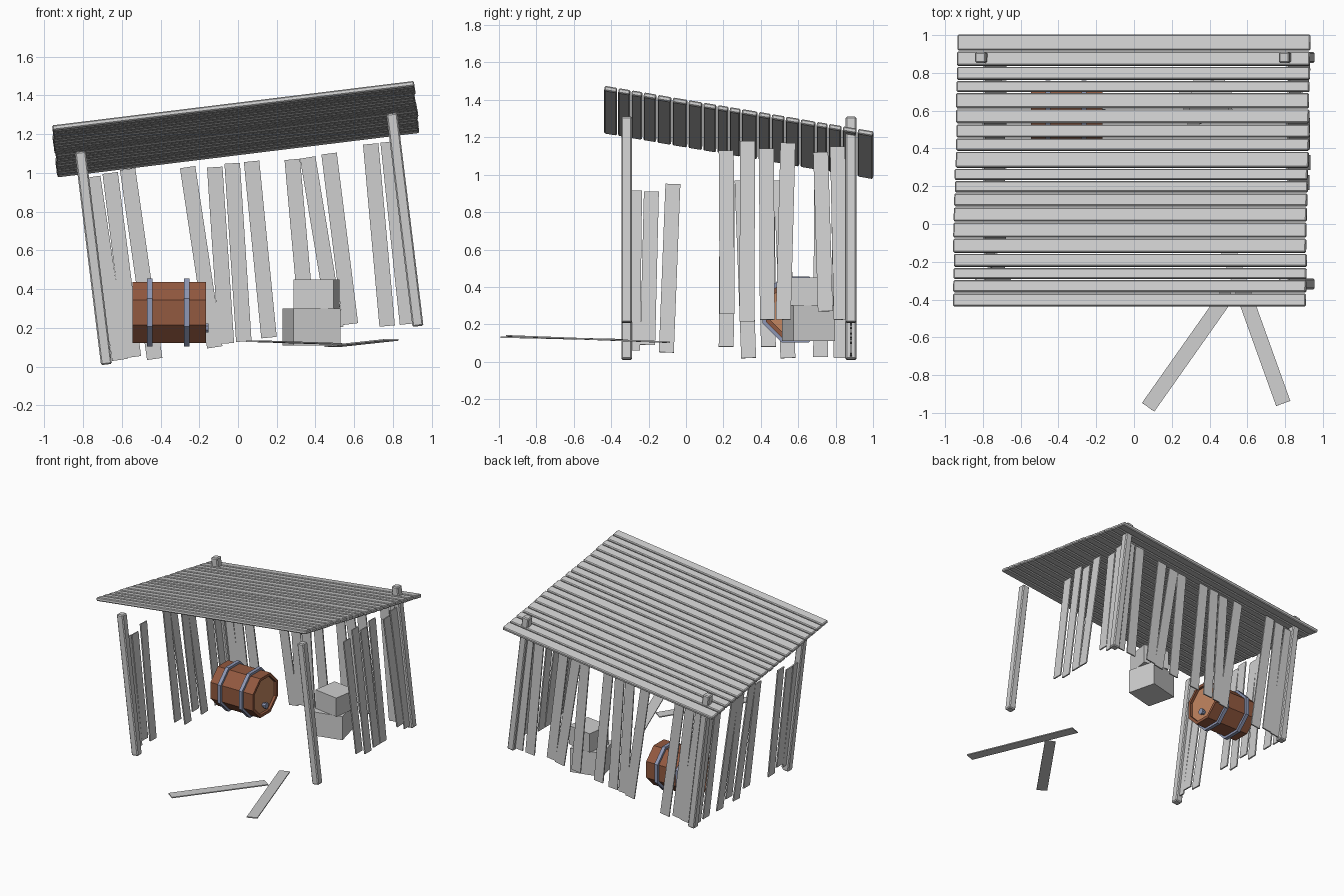
import bpy, bmesh, math, random
from mathutils import Matrix, Vector

random.seed(4)
cube = bpy.data.objects.get("Cube")
if cube:
    bpy.data.objects.remove(cube, do_unlink=True)


def material(name, colour):
    mat = bpy.data.materials.new(name)
    mat.use_nodes = True
    mat.diffuse_color = (*colour, 1)
    mat.node_tree.nodes["Principled BSDF"].inputs["Base Color"].default_value = (*colour, 1)
    return mat


WOOD = material("weathered grey wood", (0.62, 0.62, 0.62))
STAVE = material("brown staves", (0.29, 0.1, 0.05))
HEAD = material("light brown barrel head", (0.55, 0.24, 0.12))
METAL = material("blue grey metal", (0.27, 0.31, 0.46))

# The shed leans sideways: this frame carries upright shed space into the world
LEAN = math.radians(-7)
FRAME = Matrix.Translation((0.125, 0, 0.11)) @ Matrix.Rotation(LEAN, 4, "Y")


def finish(name, bm, mats, matrix):
    bmesh.ops.recalc_face_normals(bm, faces=bm.faces)
    mesh = bpy.data.meshes.new(name)
    bm.to_mesh(mesh)
    bm.free()
    for mat in mats:
        mesh.materials.append(mat)
    obj = bpy.data.objects.new(name, mesh)
    bpy.context.collection.objects.link(obj)
    obj.matrix_world = matrix
    return obj


def box(name, size, matrix, bevel=0):
    bm = bmesh.new()
    bmesh.ops.create_cube(bm, size=1, matrix=Matrix.Diagonal((*size, 1)))
    if bevel:
        bmesh.ops.bevel(bm, geom=bm.edges[:], offset=bevel, segments=1, affect="EDGES")
    return finish(name, bm, [WOOD], matrix)


def board(name, start, end, normal, width, thick, bevel=0):
    """A straight board between two points, its broad face towards normal."""
    start, end = Vector(start), Vector(end)
    along = (end - start).normalized()
    across = Vector(normal).cross(along).normalized()
    face = along.cross(across)
    turn = Matrix((across, face, along)).transposed().to_4x4()
    place = Matrix.Translation((start + end) / 2) @ turn
    return box(name, (width, thick, (end - start).length), place, bevel)


# Corner posts
FRONT, BACK, HALF = -0.317, 0.882, 0.81
for side, x in (("left", HALF), ("right", -HALF)):
    for end, y in (("front", FRONT), ("back", BACK)):
        board(f"{end}_{side}_post", FRAME @ Vector((x, y, 0)),
              FRAME @ Vector((x, y, 1.107)), (0, 1, 0), 0.057, 0.057, 0.007)

# Roof planks, laid from back to front up the slope
roof_widths = (.08, .07, .065, .055, .075, .07, .065, .06, .08, .055,
               .055, .065, .07, .075, .07, .065, .055, .06, .065)
SLOPE = math.atan2(0.244, 1.43)
normal = FRAME.to_3x3() @ Vector((0, math.sin(SLOPE), math.cos(SLOPE)))
y = 1.0
for i, width in enumerate(roof_widths):
    mid = y - width / 2
    z = 1.002 + (1 - mid) * math.tan(SLOPE)
    slip = random.uniform(-0.004, 0.004)
    board(f"roof_plank_{i + 1}", FRAME @ Vector((slip - 0.941, mid, z)),
          FRAME @ Vector((slip + 0.941, mid, z)), normal,
          width / math.cos(SLOPE) + 0.002, 0.027, 0.006)
    y -= width + 0.01

# Back wall planks: bottom x, bottom z, top x, top z
back_planks = (
    (-.61, .035, -.75, .98), (-.54, .05, -.66, 1.0), (-.43, .04, -.57, 1.02),
    (-.12, .10, -.26, 1.03), (-.06, .12, -.12, 1.03), (.03, .13, -.03, 1.05),
    (.16, .15, .07, 1.06), (.36, .18, .28, 1.07), (.505, .2, .36, 1.08),
    (.58, .22, .47, 1.1), (.77, .21, .685, 1.15), (.875, .22, .775, 1.16))
for i, (x0, z0, x1, z1) in enumerate(back_planks):
    board(f"back_wall_plank_{i + 1}", (x0, BACK, z0), (x1, BACK, z1), (0, 1, 0), 0.08, 0.01)

# Side wall planks: bottom y, bottom z, top y, top z
left_planks = (
    (.22, .255, .215, 1.13), (.325, .215, .33, 1.18), (.435, .225, .43, 1.14),
    (.52, .225, .545, 1.17), (.745, .27, .72, 1.12), (.83, .225, .81, 1.15))
right_planks = (
    (-.285, .06, -.275, .915), (-.205, .09, -.185, .91), (-.105, .05, -.07, .95),
    (.215, .08, .22, .95), (.335, .02, .3, .97), (.44, .08, .435, .93),
    (.545, .02, .51, .97), (.72, .025, .725, .92), (.83, .02, .815, .95))
for side, sign, planks in (("left", 1, left_planks), ("right", -1, right_planks)):
    foot = FRAME @ Vector((sign * HALF, 0, 0))
    for i, (y0, z0, y1, z1) in enumerate(planks):
        ends = [(foot.x + (z - foot.z) * math.tan(LEAN), y, z)
                for y, z in ((y0, z0), (y1, z1))]
        board(f"{side}_wall_plank_{i + 1}", *ends, (1, 0, 0), 0.08, 0.01)

# Fallen planks in front
board("fallen_plank_1", (.075, -.97, .132), (.505, -.36, .118), (0, 0, 1), 0.08, 0.008)
board("fallen_plank_2", (.79, -.95, .138), (.485, -.1, .105), (0, 0, 1), 0.08, 0.008)

# Stacked crates
for name, size, spot, angle in (
        ("lower_crate", (.25, .23, .19), (.38, .655, .205), 14),
        ("upper_crate", (.21, .2, .15), (.405, .66, .375), -9)):
    box(name, size, Matrix.Translation(spot) @ Matrix.Rotation(math.radians(angle), 4, "Z"))


def lathe(name, profile, mats, matrix, sides=8, closed=False):
    """Spin (x, radius) points round the x axis; radius is to the flat sides."""
    bm = bmesh.new()
    rings = []
    for x, r in profile:
        r /= math.cos(math.pi / sides)
        angles = [math.tau * (k + 0.5) / sides for k in range(sides)]
        rings.append([bm.verts.new((x, r * math.cos(a), r * math.sin(a))) for a in angles])
    pairs = list(zip(rings, rings[1:]))
    if closed:
        pairs.append((rings[-1], rings[0]))
    for a, b in pairs:
        for k in range(sides):
            n = (k + 1) % sides
            bm.faces.new((a[k], a[n], b[n], b[k]))
    if not closed:
        for ring in (rings[0], rings[-1]):
            bm.faces.new(ring).material_index = len(mats) - 1
    return finish(name, bm, mats, matrix)


# Barrel lying on its side, with recessed heads, two hoops and a tap
BARREL = Matrix.Translation((-.355, .585, .28))
R, L = 0.158, 0.189
lathe("barrel", [(-L + .02, R - .022), (-L, R - .022), (-L, R), (L, R),
                 (L, R - .022), (L - .02, R - .022)], [STAVE, HEAD], BARREL)
for name, x in (("left_hoop", 0.09), ("right_hoop", -0.1)):
    lathe(name, [(x - .014, R - .004), (x + .014, R - .004),
                 (x + .014, R + .018), (x - .014, R + .018)],
          [METAL], BARREL, closed=True)
lathe("tap", [(L - .03, .016), (L, .016), (L, .023), (L + .014, .023)],
      [METAL], BARREL @ Matrix.Translation((0, 0, -.08)))
